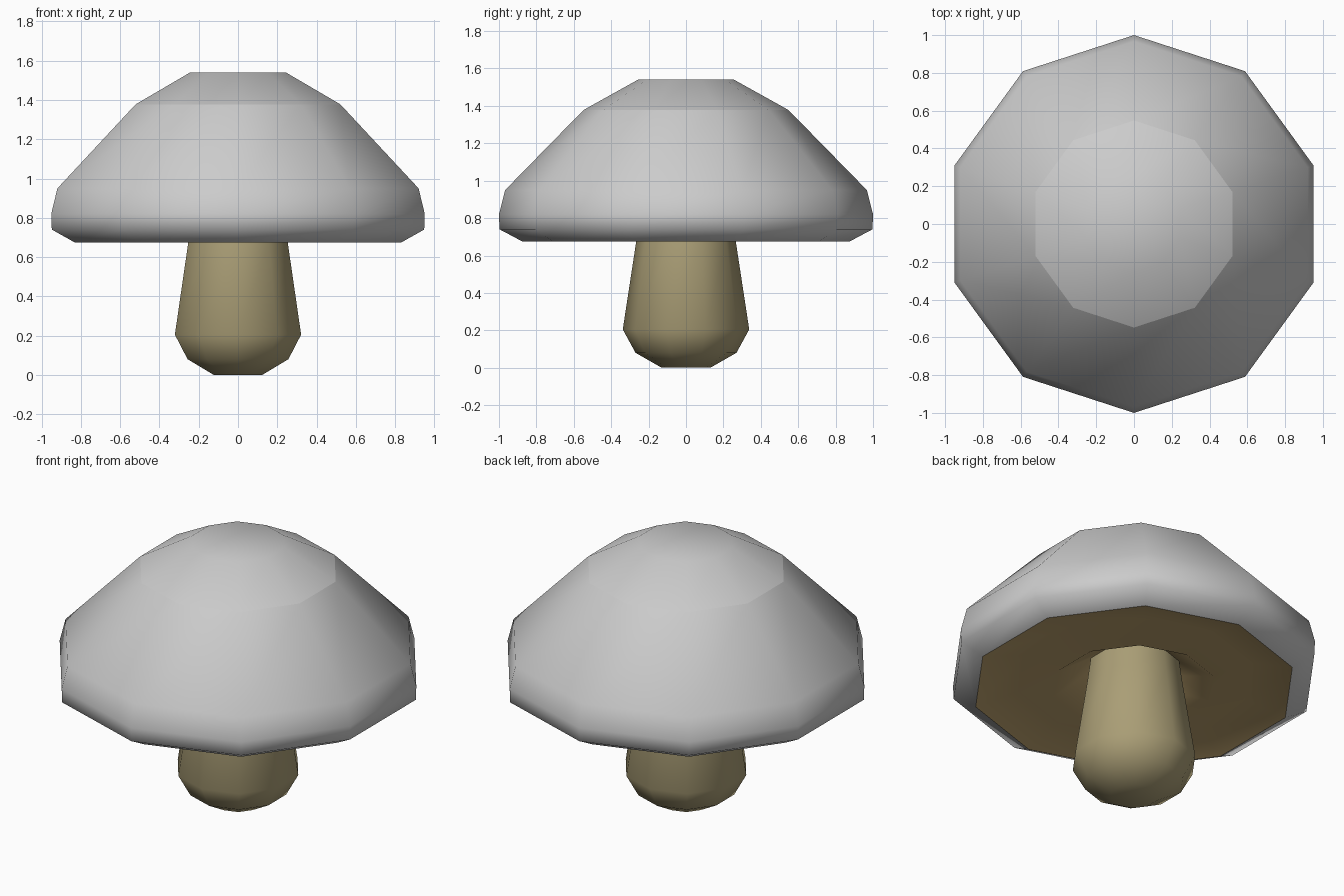
import bpy, bmesh, math

if "Cube" in bpy.data.objects:
    bpy.data.objects.remove(bpy.data.objects["Cube"])

SIDES = 10


def material(name, rgb):
    m = bpy.data.materials.new(name)
    m.diffuse_color = (*rgb, 1)
    m.use_nodes = True
    m.node_tree.nodes["Principled BSDF"].inputs["Base Color"].default_value = m.diffuse_color
    return m


def lathe(name, profile, mat=None, start=False, end=False, sharp_ring=None, flip=False):
    """Ten-sided turned part from (radius, height) points; optional end caps."""
    bm = bmesh.new()
    rings = []
    for r, z in profile:
        ring = []
        for i in range(SIDES):
            a = math.pi / 2 + 2 * math.pi * i / SIDES
            ring.append(bm.verts.new((r * math.cos(a), r * math.sin(a), z)))
        rings.append(ring)
    for lo, hi in zip(rings, rings[1:]):
        for i in range(SIDES):
            j = (i + 1) % SIDES
            bm.faces.new((lo[i], lo[j], hi[j], hi[i]))
    if start:
        bm.faces.new(rings[0][::-1])
    if end:
        bm.faces.new(rings[-1])
    for f in bm.faces:
        f.smooth = True
    if sharp_ring is not None:
        for i in range(SIDES):
            e = bm.edges.get((rings[sharp_ring][i], rings[sharp_ring][(i + 1) % SIDES]))
            e.smooth = False
    if flip:
        bmesh.ops.reverse_faces(bm, faces=bm.faces[:])
    mesh = bpy.data.meshes.new(name)
    bm.to_mesh(mesh)
    bm.free()
    obj = bpy.data.objects.new(name, mesh)
    bpy.context.collection.objects.link(obj)
    if mat:
        mesh.materials.append(mat)
    return obj


stem_mat = material("stem_tan", (0.40, 0.34, 0.18))
gill_mat = material("gill_brown", (0.52, 0.37, 0.16))

# Stem with rounded foot
lathe("stem", [(0.13, 0), (0.27, 0.08), (0.338, 0.205), (0.267, 0.67), (0.25, 0.80)],
      stem_mat, start=True)

# Cap dome, from lower lip to flat crown
lathe("cap", [(0.875, 0.675), (0.997, 0.74), (1.0, 0.82), (0.967, 0.95),
              (0.548, 1.378), (0.257, 1.54)], end=True, sharp_ring=4)

# Underside: shallow valley, hanging ridge, recess around the stem
lathe("gills", [(0.875, 0.675), (0.64, 0.735), (0.44, 0.68), (0.25, 0.80)],
      gill_mat, flip=True)
